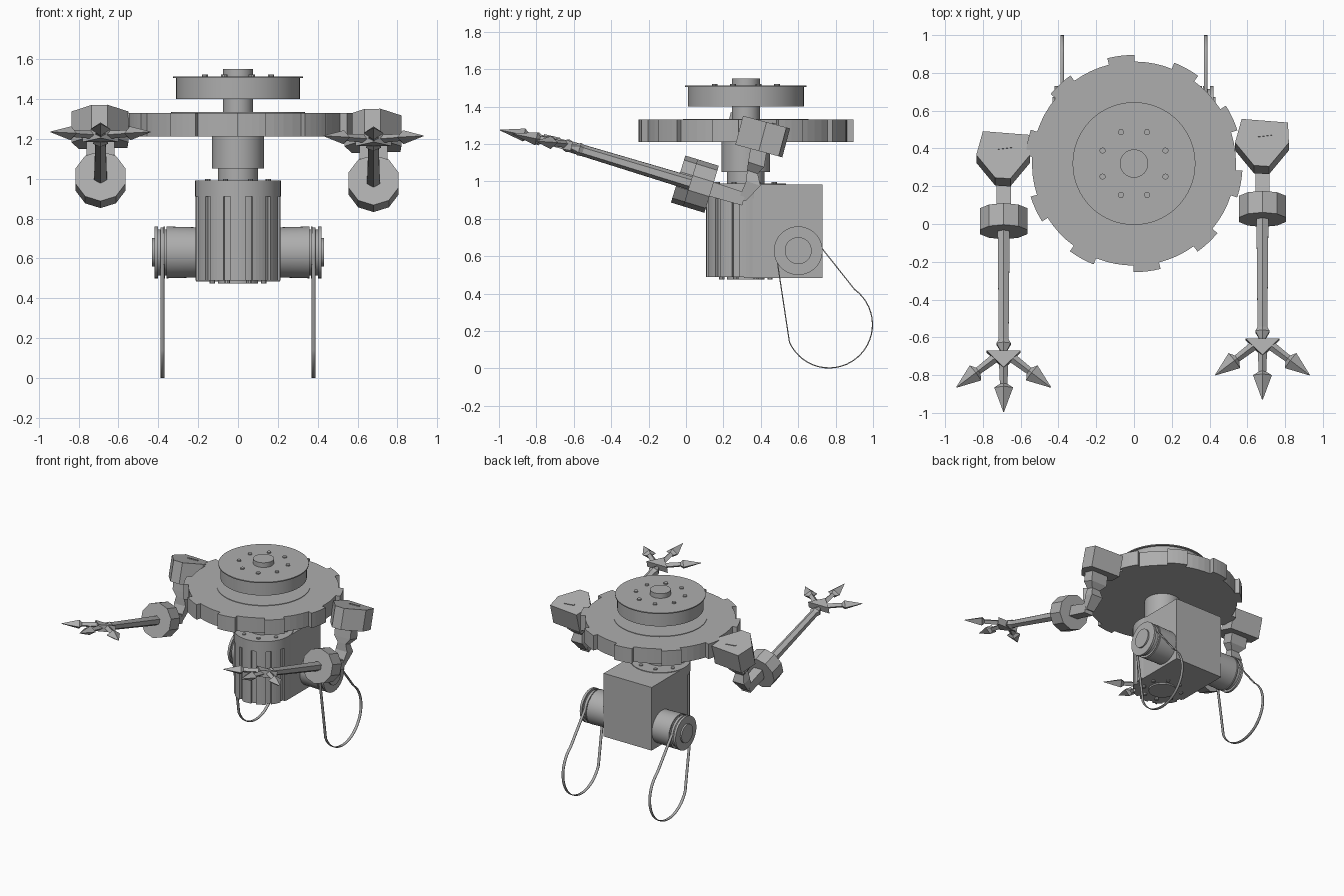
import bpy, bmesh
from math import sin, cos, pi, radians
from mathutils import Vector, Matrix

old = bpy.data.objects.get("Cube")
if old:
    bpy.data.objects.remove(old, do_unlink=True)

GREY = (0.42, 0.42, 0.42, 1)
mat = bpy.data.materials.new("plain grey")
mat.use_nodes = True
mat.diffuse_color = GREY
mat.node_tree.nodes["Principled BSDF"].inputs["Base Color"].default_value = GREY

AXIS_Y = 0.32          # vertical axis shared by motor, gear and drum
WHEEL = Vector((0, 0.6, 0.63))


def finish(name, bm, smooth=False):
    bmesh.ops.remove_doubles(bm, verts=bm.verts, dist=1e-5)
    bmesh.ops.recalc_face_normals(bm, faces=bm.faces)
    mesh = bpy.data.meshes.new(name)
    bm.to_mesh(mesh)
    bm.free()
    mesh.materials.append(mat)
    ob = bpy.data.objects.new(name, mesh)
    bpy.context.collection.objects.link(ob)
    if smooth:
        bpy.ops.object.select_all(action="DESELECT")
        ob.select_set(True)
        bpy.context.view_layer.objects.active = ob
        bpy.ops.object.shade_smooth_by_angle(angle=radians(30))
    return ob


def skin(bm, rings):
    """Join equal rings of points into a closed, capped tube."""
    rows = [[bm.verts.new(p) for p in ring] for ring in rings]
    n = len(rows[0])
    for a, b in zip(rows, rows[1:]):
        for i in range(n):
            j = (i + 1) % n
            bm.faces.new((a[i], a[j], b[j], b[i]))
    bm.faces.new(rows[0][::-1])
    bm.faces.new(rows[-1])


def lathe(name, profile, place, n=48, smooth=True):
    """Profile of (radius, height) turned about local z."""
    bm = bmesh.new()
    skin(bm, [[place @ Vector((r * cos(2 * pi * i / n), r * sin(2 * pi * i / n), h))
               for i in range(n)] for r, h in profile])
    return finish(name, bm, smooth)


def prism(name, outline, low, high, place):
    bm = bmesh.new()
    skin(bm, [[place @ Vector((x, y, h)) for x, y in outline] for h in (low, high)])
    return finish(name, bm)


def limb(name, sections, origin, n=4, phase=0.5):
    """Sections of (centre, half width, half depth) joined along a path."""
    pts = [Vector(s[0]) for s in sections]
    d = (pts[-1] - pts[0]).normalized()
    side = d.cross(Vector((0, 0, 1))).normalized()
    up = side.cross(d)
    grow = 1 / cos(pi / n) if phase else 1
    rings = []
    for p, (_, w, t) in zip(pts, sections):
        angles = [2 * pi * (i + phase) / n for i in range(n)]
        rings.append([origin + p + side * w * grow * cos(a) + up * t * grow * sin(a)
                      for a in angles])
    bm = bmesh.new()
    skin(bm, rings)
    return finish(name, bm)


def toothed(outer, inner, count, half, start):
    """Outline with square teeth; half is half a tooth in degrees."""
    pts = []
    step = 360 / count
    for k in range(count):
        c = start + k * step
        for r, a0, a1 in ((outer, -half, half), (inner, half, step - half)):
            for i in range(5):
                a = radians(c + a0 + (a1 - a0) * i / 4)
                pts.append((r * cos(a), r * sin(a)))
    return pts


def bolts(name, count, ring, r, low, high):
    bm = bmesh.new()
    for k in range(count):
        a = 2 * pi * (k + 0.5) / count
        bmesh.ops.create_cone(bm, cap_ends=True, segments=10, radius1=r, radius2=r,
                              depth=high - low, matrix=Matrix.Translation(
                                  (ring * cos(a), AXIS_Y + ring * sin(a), (low + high) / 2)))
    finish(name, bm)


axis = Matrix.Translation((0, AXIS_Y, 0))

# Motor: fluted barrel, solid collar and rear gearbox
prism("motor_fluted_barrel", toothed(0.213, 0.195, 12, 10, -90), 0.49, 0.91, axis)
lathe("motor_collar", [(0.215, 0.91), (0.215, 0.99)], axis)
lathe("motor_base_plate", [(0.1, 0.475), (0.1, 0.49)], axis)
bolts("motor_top_bolts", 8, 0.165, 0.014, 0.985, 0.998)
bolts("motor_base_bolts", 8, 0.14, 0.014, 0.475, 0.492)
prism("gearbox", [(-0.21, 0.31), (0.21, 0.31), (0.21, 0.73), (-0.21, 0.73)],
      0.485, 0.985, Matrix())

# Shaft, big gear and top drum
lathe("lower_shaft", [(0.1, 0.98), (0.1, 1.05), (0.13, 1.05), (0.13, 1.22)], axis)
prism("big_gear", toothed(0.575, 0.54, 10, 7.2, 97), 1.212, 1.33, axis)
lathe("gear_hub_plate", [(0.335, 1.328), (0.335, 1.334)], axis, n=64)
lathe("upper_shaft", [(0.075, 1.32), (0.075, 1.41)], axis)
lathe("top_drum", [(0.31, 1.4), (0.31, 1.505), (0.325, 1.505), (0.325, 1.513)], axis, n=64)
lathe("drum_cap", [(0.075, 1.505), (0.075, 1.55)], axis)
bolts("drum_bolts", 8, 0.18, 0.016, 1.51, 1.522)

# Side wheels and hanging belts
WHEEL_PROFILE = [(0.125, 0.18), (0.13, 0.36), (0.115, 0.36), (0.115, 0.366), (0.13, 0.366),
                 (0.13, 0.373), (0.115, 0.373), (0.115, 0.402), (0.13, 0.402),
                 (0.13, 0.42), (0.072, 0.42), (0.072, 0.432)]


def arc(cy, cz, r, a0, a1, n=28):
    angles = [radians(a0 + (a1 - a0) * i / n) for i in range(n + 1)]
    return [(cy + r * cos(a), cz + r * sin(a)) for a in angles]


belt_path = arc(0.6, 0.63, 0.125, 10, 200) + arc(0.765, 0.235, 0.235, 204, 414)
for label, s in (("left", 1), ("right", -1)):
    lathe(label + "_wheel", WHEEL_PROFILE,
          Matrix.Translation(WHEEL) @ Matrix.Rotation(s * pi / 2, 4, "Y"))
    bm = bmesh.new()
    rows = [[bm.verts.new((s * x, y, z)) for y, z in belt_path] for x in (0.37, 0.39)]
    for i in range(len(belt_path)):
        j = (i + 1) % len(belt_path)
        bm.faces.new((rows[0][i], rows[0][j], rows[1][j], rows[1][i]))
    belt = finish(label + "_belt", bm, True)
    thick = belt.modifiers.new("thickness", "SOLIDIFY")
    thick.thickness = 0.006

# Arms: one shape placed on both sides
SHOULDER = [(0.035, -0.13), (0.14, 0), (0.135, 0.11), (-0.11, 0.13), (-0.145, 0), (-0.045, -0.125)]
for label, at in (("left", (0.68, 0, 0)), ("right", (-0.69, -0.065, 0.02))):
    at = Vector(at)
    tilt = Matrix.Translation(at + Vector((0, 0.41, 1.24))) @ Matrix.Rotation(radians(-15), 4, "X")
    prism(label + "_shoulder", SHOULDER, -0.08, 0.08, tilt)
    prism(label + "_shoulder_slot", [(-0.03, 0.03), (0.05, 0.04), (0.05, 0.055), (-0.03, 0.045)],
          0.079, 0.085, tilt)
    limb(label + "_upper_arm", [((0, 0.39, 1.18), 0.07, 0.045), ((0, 0.375, 1.09), 0.07, 0.045),
                                ((0, 0.355, 1.05), 0.035, 0.03), ((0, 0.36, 0.99), 0.05, 0.04),
                                ((0, 0.30, 0.9), 0.035, 0.02)], at)
    limb(label + "_elbow_bar", [((0, 0.31, 0.905), 0.038, 0.035),
                                ((0, 0.1, 0.97), 0.038, 0.04)], at)
    limb(label + "_cuff", [((0, 0.137, 0.958), 0.125, 0.125),
                           ((0, 0.023, 0.993), 0.125, 0.125)], at, n=10)
    limb(label + "_forearm", [((0, 0.06, 0.98), 0.032, 0.032), ((0, -0.55, 1.165), 0.026, 0.026),
                              ((0, -0.57, 1.172), 0.038, 0.03), ((0, -0.62, 1.185), 0.01, 0.01)],
         at, n=6)
    palm = Matrix.Translation(at + Vector((0, -0.64, 1.195))) @ Matrix.Rotation(radians(-13), 4, "X")
    prism(label + "_palm", [(-0.09, 0.03), (0, -0.06), (0.09, 0.03)], -0.025, 0.025, palm)
    # Arrow-headed fingers
    for finger, root, tip in (("inner", (-0.04, -0.64, 1.2), (-0.25, -0.8, 1.215)),
                              ("middle", (0, -0.66, 1.2), (0, -0.93, 1.255)),
                              ("outer", (0.04, -0.64, 1.2), (0.25, -0.8, 1.215))):
        a, b = Vector(root), Vector(tip)
        parts = ((0, 0.025, 0.02), (0.45, 0.02, 0.018), (0.52, 0.05, 0.035), (1, 0.002, 0.002))
        limb(f"{label}_{finger}_finger", [(a.lerp(b, f), w, t) for f, w, t in parts],
             at, phase=0)
